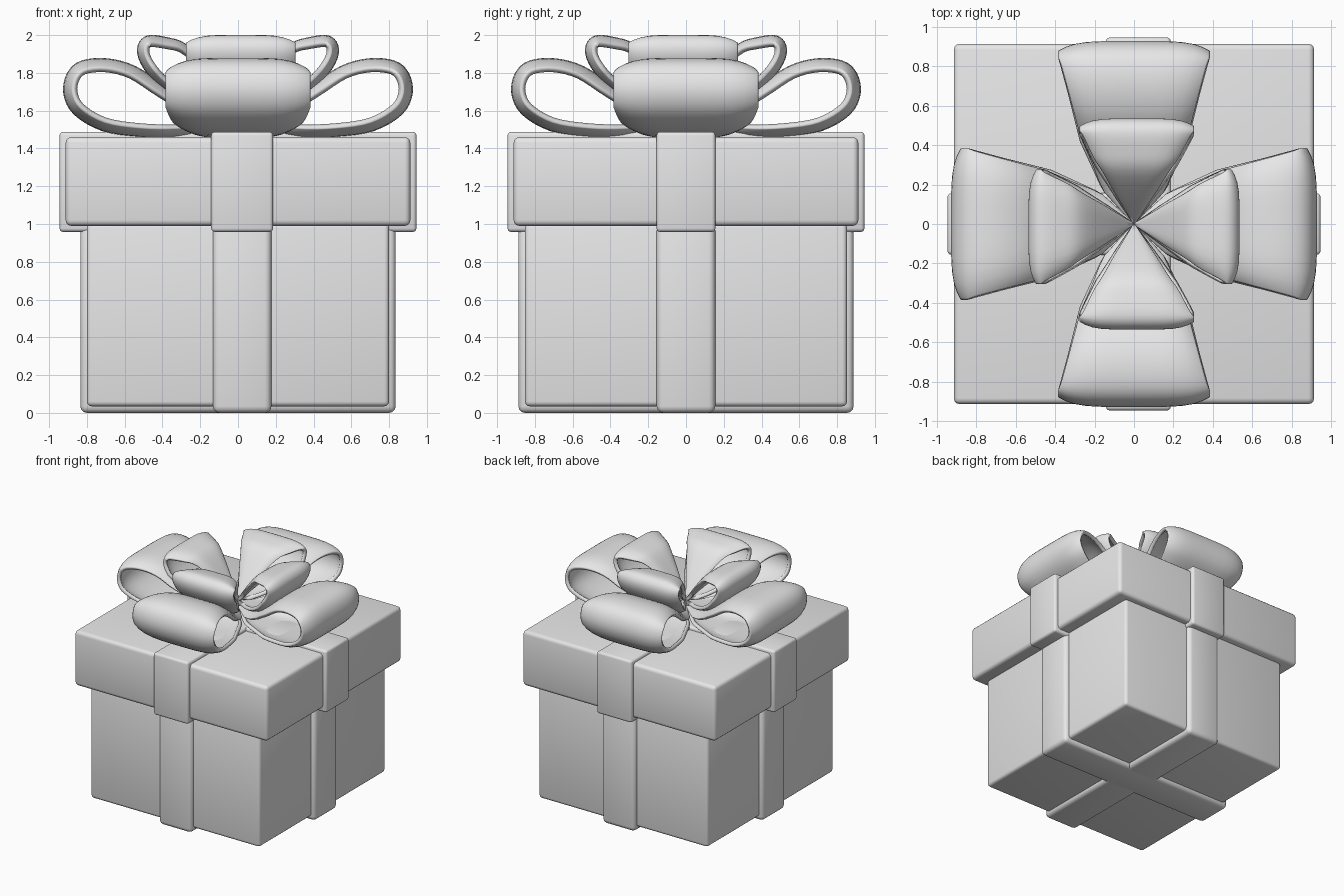
import bpy, math
from mathutils import Vector

if "Cube" in bpy.data.objects:
    bpy.data.objects.remove(bpy.data.objects["Cube"])

gray = bpy.data.materials.new("plain_gray")
gray.diffuse_color = (0.8, 0.8, 0.8, 1)
gray.use_nodes = True
gray.node_tree.nodes["Principled BSDF"].inputs["Base Color"].default_value = gray.diffuse_color


def finish(ob):
    ob.data.materials.append(gray)
    for p in ob.data.polygons:
        p.use_smooth = True


def rounded_box(name, center, size, bevel):
    bpy.ops.mesh.primitive_cube_add(size=1, location=center)
    ob = bpy.context.object
    ob.name = name
    ob.scale = size
    bpy.ops.object.transform_apply(location=False, rotation=False, scale=True)
    b = ob.modifiers.new("bevel", 'BEVEL')
    b.width, b.segments = bevel, 3
    finish(ob)


# Box and lid
rounded_box("box", (0, 0, 0.52), (1.6, 1.705, 0.97), 0.025)
rounded_box("lid", (0, 0, 1.225), (1.825, 1.825, 0.47), 0.03)

# Ribbon bands wrapped around the box and the lid, in both directions
rounded_box("box_ribbon_front_back", (0.022, 0, 0.5), (0.31, 1.775, 1.0), 0.035)
rounded_box("box_ribbon_sides", (0, 0, 0.5), (1.67, 0.31, 1.0), 0.035)
rounded_box("lid_ribbon_front_back", (0.022, 0, 1.223), (0.328, 1.89, 0.53), 0.02)
rounded_box("lid_ribbon_sides", (0, 0, 1.223), (1.89, 0.312, 0.53), 0.02)


def smooth_path(pts, steps=4):
    """Catmull-Rom curve through the points."""
    p = [Vector(q) for q in pts]
    p = [2 * p[0] - p[1]] + p + [2 * p[-1] - p[-2]]
    out = []
    for i in range(1, len(p) - 2):
        a, b, c, d = p[i - 1:i + 3]
        for k in range(steps):
            t = k / steps
            out.append(0.5 * (2 * b + (c - a) * t + (2 * a - 5 * b + 4 * c - d) * t * t
                              + (3 * b - a - 3 * c + d) * t ** 3))
    return out + [p[-2]]


def half_width(d, table):
    for (d0, w0), (d1, w1) in zip(table, table[1:]):
        if d <= d1:
            return w0 + (w1 - w0) * max(d - d0, 0) / (d1 - d0)
    return table[-1][1]


def bow_loop(name, pts, table, angle, shift, bulge):
    """Tapered ribbon loop, pinched at the centre, with edges curling inward."""
    path = smooth_path(pts)
    n, m = len(path), 15
    verts, faces = [], []
    for i, q in enumerate(path):
        tan = (path[min(i + 1, n - 1)] - path[max(i - 1, 0)]).normalized()
        inward = Vector((-tan.y, tan.x))
        w = half_width(q.x, table)
        for j in range(m):
            t = math.sin((j / (m - 1) - 0.5) * math.pi)
            r = q + inward * bulge * abs(t) ** 5 * min(1, w / 0.22)
            verts.append((r.x, t * w + shift * w / table[-1][1], r.y))
    for i in range(n - 1):
        for j in range(m - 1):
            a = i * m + j
            faces.append((a, a + 1, a + m + 1, a + m))
    me = bpy.data.meshes.new(name)
    me.from_pydata(verts, [], faces)
    ob = bpy.data.objects.new(name, me)
    bpy.context.collection.objects.link(ob)
    ob.rotation_euler.z = angle
    s = ob.modifiers.new("thickness", 'SOLIDIFY')
    s.thickness, s.offset = 0.03, -1
    finish(ob)
    bpy.context.view_layer.objects.active = ob
    bpy.ops.object.select_all(action='DESELECT')
    ob.select_set(True)
    bpy.ops.object.shade_smooth_by_angle(angle=math.radians(50))


# Side outlines (distance from centre, height) and half widths by distance
large = [(0, 1.54), (0.15, 1.485), (0.32, 1.458), (0.52, 1.46), (0.72, 1.492), (0.87, 1.58),
         (0.925, 1.69), (0.905, 1.80), (0.83, 1.865), (0.69, 1.877), (0.54, 1.835),
         (0.38, 1.73), (0.2, 1.62), (0, 1.57)]
large_w = [(0, 0.004), (0.16, 0.16), (0.42, 0.275), (0.88, 0.385)]
small = [(0, 1.59), (0.18, 1.61), (0.34, 1.67), (0.46, 1.77), (0.525, 1.87), (0.53, 1.95),
         (0.48, 1.998), (0.38, 1.99), (0.27, 1.95), (0.14, 1.81), (0, 1.63)]
small_w = [(0, 0.004), (0.15, 0.11), (0.3, 0.205), (0.48, 0.29)]

for k, side in enumerate(("right", "back", "left", "front")):
    ang = k * math.pi / 2
    shift = 0.015 if side in ("left", "front") else -0.015
    bow_loop("large_loop_" + side, large, large_w, ang, 0, 0.05)
    bow_loop("small_loop_" + side, small, small_w, ang, shift, 0.04)
